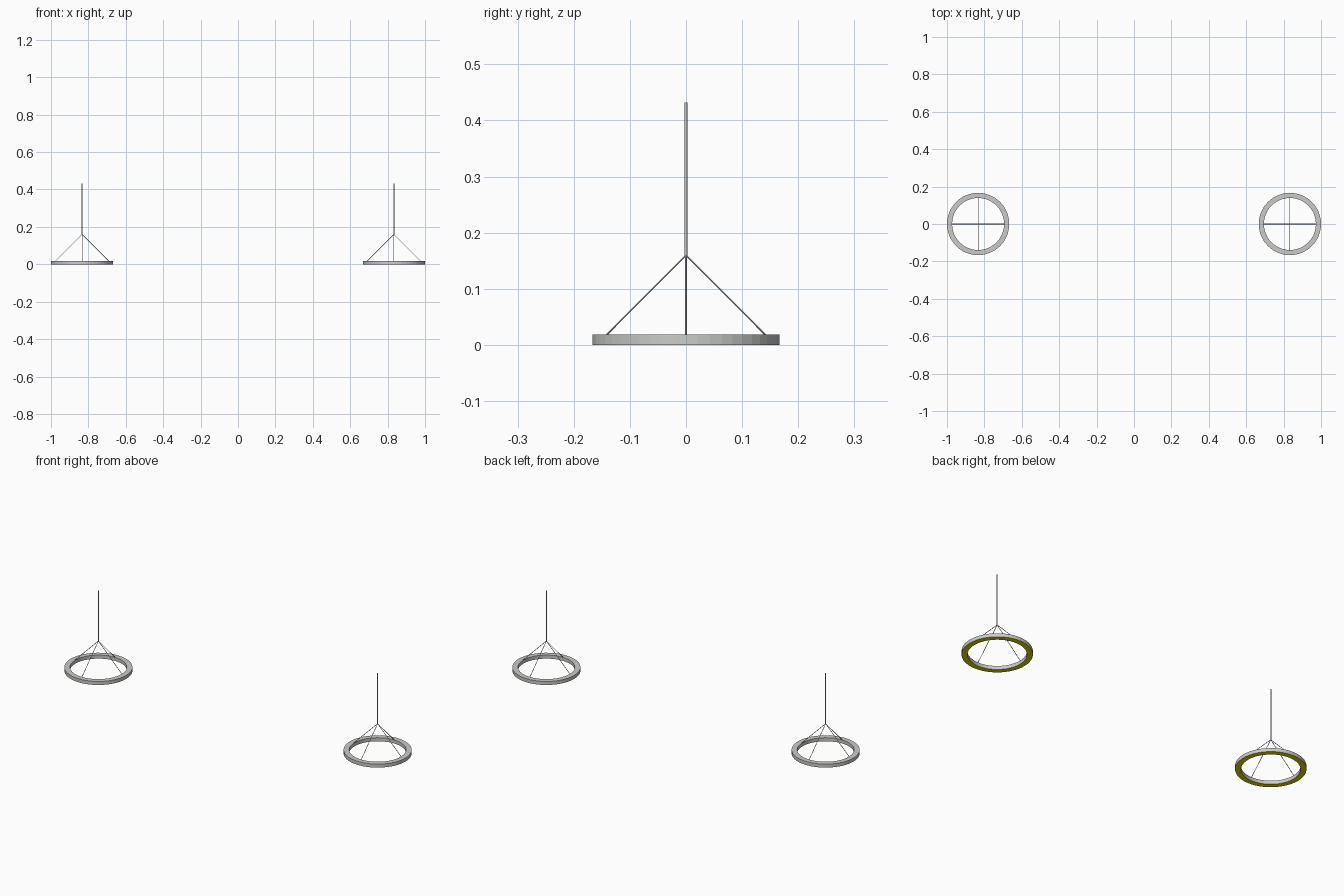
import bpy, bmesh, math
from mathutils import Vector

if "Cube" in bpy.data.objects:
    bpy.data.objects.remove(bpy.data.objects["Cube"])

R_OUT, R_IN, H = 0.1665, 0.139, 0.019
APEX, TOP, SEG = 0.16, 0.432, 48


def material(name, color):
    m = bpy.data.materials.new(name)
    m.diffuse_color = (*color, 1)
    m.use_nodes = True
    m.node_tree.nodes["Principled BSDF"].inputs["Base Color"].default_value = m.diffuse_color
    return m


metal = material("satin_grey", (0.6, 0.6, 0.59))
glow = material("yellow_light", (0.75, 0.75, 0.0))


def finish(name, bm, mats):
    me = bpy.data.meshes.new(name)
    bm.to_mesh(me)
    bm.free()
    ob = bpy.data.objects.new(name, me)
    for m in mats:
        me.materials.append(m)
    bpy.context.collection.objects.link(ob)
    return ob


def ring(name, x):
    # rectangular profile spun round the lamp axis, underside is the light
    bm = bmesh.new()
    prof = [(R_IN, 0), (R_OUT, 0), (R_OUT, H), (R_IN, H)]
    vs = [bm.verts.new((x + r, 0, z)) for r, z in prof]
    es = [bm.edges.new((vs[i], vs[(i + 1) % 4])) for i in range(4)]
    bmesh.ops.spin(bm, geom=vs + es, cent=(x, 0, 0), axis=(0, 0, 1),
                   angle=math.tau, steps=SEG, use_merge=True)
    bmesh.ops.remove_doubles(bm, verts=bm.verts[:], dist=1e-5)
    bmesh.ops.recalc_face_normals(bm, faces=bm.faces[:])
    for f in bm.faces:
        f.material_index = 1 if f.normal.z < -0.5 else 0
    finish(name, bm, [metal, glow])


def rod(name, a, b, r, sides=12):
    a, b = Vector(a), Vector(b)
    d = b - a
    bm = bmesh.new()
    bmesh.ops.create_cone(bm, cap_ends=True, segments=sides,
                          radius1=r, radius2=r, depth=d.length)
    rot = d.to_track_quat('Z', 'Y')
    for v in bm.verts:
        v.co = rot @ v.co + (a + b) / 2
    finish(name, bm, [metal])


for side, x in (("left", -0.8335), ("right", 0.8335)):
    ring(side + "_ring", x)
    # ceiling rod
    rod(side + "_hanging_rod", (x, 0, APEX - 0.002), (x, 0, TOP), 0.0025)
    # four slanted suspension wires
    for i in range(4):
        a = i * math.pi / 2
        r = 0.1425
        rod(f"{side}_wire_{i + 1}", (x + r * math.cos(a), r * math.sin(a), H - 0.002),
            (x, 0, APEX), 0.0014, 8)
